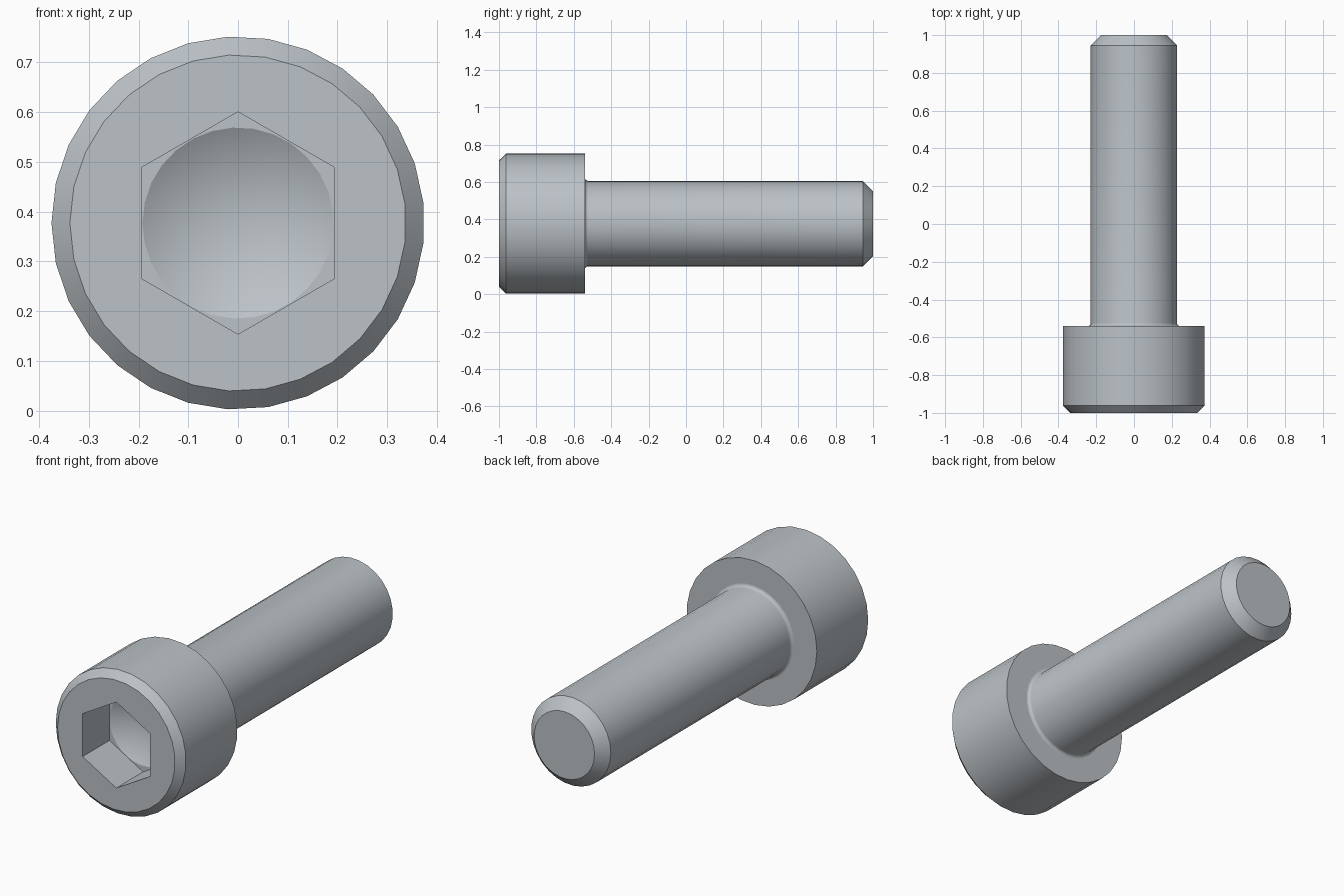
import bpy
import bmesh
import math

if "Cube" in bpy.data.objects:
    bpy.data.objects.remove(bpy.data.objects["Cube"])

SIDES = 29
CZ = 0.377            # height of the screw axis

steel = bpy.data.materials.new("steel_grey")
steel.diffuse_color = (0.50, 0.54, 0.57, 1.0)
steel.use_nodes = True
steel.node_tree.nodes["Principled BSDF"].inputs["Base Color"].default_value = steel.diffuse_color

bm = bmesh.new()


def ring(radius, y, sides=SIDES, start=math.pi):
    """Vertex ring around the screw axis."""
    return [bm.verts.new((radius * math.cos(start + math.tau * i / sides), y,
                          CZ + radius * math.sin(start + math.tau * i / sides)))
            for i in range(sides)]


def skin(a, b):
    """Quads between two rings of equal count."""
    n = len(a)
    for i in range(n):
        bm.faces.new((a[i], a[(i + 1) % n], b[(i + 1) % n], b[i]))


def loop_edges(r):
    return [bm.edges.get((r[i], r[(i + 1) % len(r)])) for i in range(len(r))]


def fill_between(outer, inner, normal):
    """Flat face with a hole."""
    bmesh.ops.triangle_fill(bm, use_beauty=True, normal=normal,
                            edges=loop_edges(outer) + loop_edges(inner))


# Outer profile (radius, y): chamfered head, under-head fillet, chamfered shank
shank, head_back, fillet = 0.229, -0.54, 0.016
profile = [(0.338, -1.0), (0.375, -0.962), (0.375, head_back)]
for k in range(5):
    t = math.pi / 2 * k / 4
    profile.append((shank + fillet * (1 - math.sin(t)),
                    head_back + fillet * (1 - math.cos(t))))
profile += [(shank, 0.945), (0.174, 1.0)]
rings = [ring(r, y) for r, y in profile]
for a, b in zip(rings, rings[1:]):
    skin(a, b)
bm.faces.new(rings[-1])                       # shank tip

# Hex socket walls
hex_front = ring(0.2235, -1.0, 6, math.pi / 2)
hex_back = ring(0.2235, -0.78, 6, math.pi / 2)
skin(hex_front, hex_back)

# Drill-point cone at the socket bottom
cone = ring(0.192, -0.78)
apex = bm.verts.new((0, -0.67, CZ))
for i in range(SIDES):
    bm.faces.new((cone[i], cone[(i + 1) % SIDES], apex))

# Flat front face and flat socket corners
fill_between(rings[0], hex_front, (0, -1, 0))
fill_between(hex_back, cone, (0, -1, 0))

bmesh.ops.recalc_face_normals(bm, faces=bm.faces)
for e in loop_edges(rings[3]):                # keep the head underside flat
    e.smooth = False

mesh = bpy.data.meshes.new("socket_screw")
bm.to_mesh(mesh)
bm.free()
mesh.materials.append(steel)
screw = bpy.data.objects.new("socket_screw", mesh)
bpy.context.collection.objects.link(screw)

bpy.context.view_layer.objects.active = screw
screw.select_set(True)
bpy.ops.object.shade_smooth_by_angle(angle=math.radians(25))
